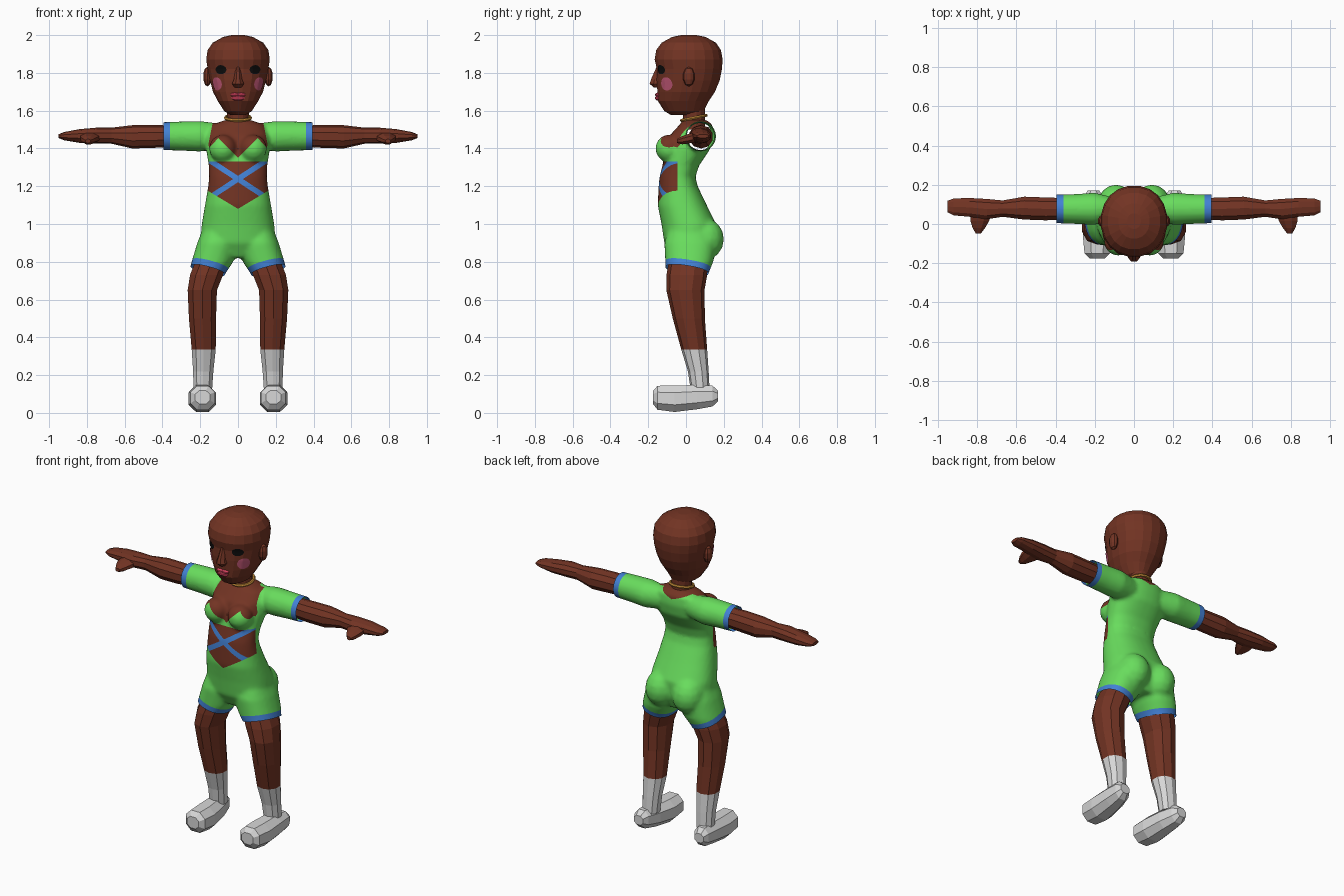
import bpy, bmesh
from math import sin, cos, pi, copysign
from mathutils import Vector, Matrix
from mathutils.bvhtree import BVHTree

cube = bpy.data.objects.get("Cube")
if cube:
    bpy.data.objects.remove(cube, do_unlink=True)


def material(name, r, g, b):
    m = bpy.data.materials.new(name)
    m.use_nodes = True
    m.diffuse_color = (r, g, b, 1)
    node = next(n for n in m.node_tree.nodes if n.type == 'BSDF_PRINCIPLED')
    node.inputs["Base Color"].default_value = (r, g, b, 1)
    node.inputs["Roughness"].default_value = 0.8
    return m


skin = material("brown skin", 0.17, 0.034, 0.017)
green = material("green fabric", 0.14, 0.72, 0.11)
blue = material("blue trim", 0.055, 0.22, 0.66)
white = material("white sock", 0.68, 0.68, 0.68)
black = material("black eye", 0.004, 0.004, 0.004)
pink = material("pink blush", 0.5, 0.09, 0.17)
red = material("red lips", 0.72, 0.06, 0.12)
gold = material("gold necklace", 0.55, 0.26, 0.04)


def loft(bm, axis, rings, sides, power=2.0):
    """Skin rings (t, a0, a1, b0, b1) set across one axis, with closed ends."""
    loops = []
    for t, a0, a1, b0, b1 in rings:
        loop = []
        for i in range(sides):
            ang = 2 * pi * (i + 0.5) / sides
            c, s = cos(ang), sin(ang)
            a = (a0 + a1) / 2 + (a1 - a0) / 2 * copysign(abs(c) ** (2 / power), c)
            b = (b0 + b1) / 2 + (b1 - b0) / 2 * copysign(abs(s) ** (2 / power), s)
            co = {'x': (t, a, b), 'y': (a, t, b), 'z': (a, b, t)}[axis]
            loop.append(bm.verts.new(co))
        loops.append(loop)
    faces = [bm.faces.new(loops[0]), bm.faces.new(loops[-1])]
    for lo, hi in zip(loops, loops[1:]):
        for i in range(sides):
            j = (i + 1) % sides
            faces.append(bm.faces.new((lo[i], lo[j], hi[j], hi[i])))
    bmesh.ops.recalc_face_normals(bm, faces=faces)


def centred(rings):
    return [(z, -w, w, front, back) for z, w, front, back in rings]


def ball(bm, centre, radii, segments=16):
    m = Matrix.Translation(centre) @ Matrix.Diagonal((*radii, 1))
    bmesh.ops.create_uvsphere(bm, u_segments=segments, v_segments=segments // 2,
                              radius=1, matrix=m)


def finish(bm, name, mats, mirror=False, smooth=False, rule=None):
    for f in bm.faces:
        f.smooth = smooth
        if rule:
            f.material_index = rule(*f.calc_center_median())
    mesh = bpy.data.meshes.new(name)
    bm.to_mesh(mesh)
    bm.free()
    for m in mats:
        mesh.materials.append(m)
    ob = bpy.data.objects.new(name, mesh)
    bpy.context.collection.objects.link(ob)
    if mirror:
        ob.modifiers.new("Mirror", 'MIRROR').merge_threshold = 0.001
    return ob


# Bodysuit: rough volumes fused by a remesh
bm = bmesh.new()
loft(bm, 'z', centred([
    (0.82, 0.12, -0.07, 0.12), (0.9, 0.2, -0.115, 0.155), (1.0, 0.192, -0.13, 0.16),
    (1.1, 0.175, -0.15, 0.11), (1.2, 0.158, -0.145, 0.062), (1.25, 0.153, -0.14, 0.05),
    (1.31, 0.155, -0.125, 0.07), (1.4, 0.17, -0.105, 0.13), (1.47, 0.165, -0.085, 0.145),
    (1.525, 0.14, -0.035, 0.14), (1.55, 0.07, -0.015, 0.11)]), 32, 2.3)
loft(bm, 'z', [
    (0.68, 0.095, 0.27, -0.105, 0.105), (0.74, 0.065, 0.262, -0.108, 0.12),
    (0.8, 0.025, 0.246, -0.11, 0.145), (0.9, 0.0, 0.216, -0.115, 0.16),
    (0.99, 0.02, 0.18, -0.09, 0.12)], 24, 2.3)
loft(bm, 'x', [
    (0.08, 0.03, 0.13, 1.4, 1.53), (0.2, -0.005, 0.16, 1.383, 1.545),
    (0.3, 0.0, 0.153, 1.388, 1.543), (0.44, 0.005, 0.15, 1.392, 1.538)], 24)
ball(bm, (0.092, 0.1, 0.92), (0.095, 0.102, 0.11))
ball(bm, (0.08, -0.09, 1.4), (0.073, 0.072, 0.073), 24)
suit = finish(bm, "bodysuit", [skin, green, blue], mirror=False)
remesh = suit.modifiers.new("Remesh", 'REMESH')
remesh.mode = 'VOXEL'
remesh.voxel_size = 0.012
soften = suit.modifiers.new("Smooth", 'SMOOTH')
soften.iterations = 4
bm = bmesh.new()
bm.from_object(suit, bpy.context.evaluated_depsgraph_get())
bpy.data.objects.remove(suit, do_unlink=True)


def cut(a, b, c, d, **clear):
    """Slice the suit along the plane ax + by + cz = d."""
    n = Vector((a, b, c))
    bmesh.ops.bisect_plane(bm, geom=bm.verts[:] + bm.edges[:] + bm.faces[:], dist=1e-4,
                           plane_co=n * d / n.length_squared, plane_no=n, **clear)


# Open hems, then seams between the colours
cut(1, 0, 0, 0, clear_inner=True)
cut(1, 0, 0, 0.395, clear_outer=True)
cut(-0.28, 0.18, 1, 0.711, clear_inner=True)
cut(-0.28, 0.18, 1, 0.746)
cut(1, 0, 0, 0.36)
cut(-1, 0, 1, 1.35)
cut(1.08, 0, 1, 1.568)
cut(1, 0, 0.2, 0.441)
cut(0, 1, -0.9, -1.31)
cut(-0.35, 0, 1, 1.505)
cut(0, 0, 1, 1.33)
cut(0, 1, 0, -0.045)
cut(-0.6, 0, 1, 1.08)
for slope in (-0.654, 0.654):
    for edge in (-0.017, 0.017):
        cut(slope, 0, 1, 1.238 + edge)


def suit_colour(x, y, z):
    SKIN, GREEN, BLUE = range(3)
    if x > 0.36 or z - 0.28 * x + 0.18 * y < 0.746:
        return BLUE
    if z > 1.33:
        cup = z < 1.35 + x and z < 1.568 - 1.08 * x
        chest = x + 0.2 * z < 0.441 and y - 0.9 * z < -1.31
        nape = y > 0.05 and z > 1.505 + 0.35 * x
        return SKIN if nape or (chest and not cup) else GREEN
    if y < -0.045 and z > 1.08 + 0.6 * x:
        strap = abs(abs(z - 1.238) - 0.654 * x) < 0.017
        return BLUE if strap else SKIN
    return GREEN


finish(bm, "bodysuit", [skin, green, blue], True, True, suit_colour)

# Legs with socks
bm = bmesh.new()
loft(bm, 'z', [
    (0.12, 0.135, 0.238, 0.025, 0.125), (0.22, 0.128, 0.24, 0.01, 0.12),
    (0.335, 0.115, 0.248, -0.025, 0.112), (0.5, 0.113, 0.263, -0.07, 0.1),
    (0.65, 0.108, 0.27, -0.104, 0.098), (0.73, 0.075, 0.258, -0.103, 0.112),
    (0.8, 0.05, 0.23, -0.092, 0.115)], 10, 2.2)
finish(bm, "legs", [skin, white], True, rule=lambda x, y, z: int(z < 0.335))

# Feet
bm = bmesh.new()
loft(bm, 'y', [
    (-0.175, 0.145, 0.23, 0.045, 0.12), (-0.15, 0.118, 0.257, 0.012, 0.148),
    (-0.06, 0.112, 0.266, 0.0, 0.15), (0.06, 0.13, 0.262, 0.015, 0.152),
    (0.14, 0.155, 0.255, 0.03, 0.148), (0.17, 0.175, 0.24, 0.06, 0.12)], 8, 2.3)
finish(bm, "feet", [white], True)

# Forearms, hands and thumbs
bm = bmesh.new()
loft(bm, 'x', [
    (0.36, 0.02, 0.135, 1.408, 1.522), (0.45, 0.016, 0.138, 1.403, 1.524),
    (0.56, 0.02, 0.142, 1.4, 1.523), (0.67, 0.035, 0.122, 1.425, 1.51),
    (0.75, 0.022, 0.13, 1.425, 1.51), (0.84, 0.035, 0.135, 1.43, 1.502),
    (0.92, 0.042, 0.132, 1.443, 1.487), (0.95, 0.058, 0.12, 1.455, 1.475)], 10, 2.2)
finish(bm, "forearms", [skin], True)
bm = bmesh.new()
loft(bm, 'y', [
    (-0.048, 0.78, 0.808, 1.428, 1.45), (-0.02, 0.757, 0.826, 1.42, 1.467),
    (0.015, 0.735, 0.838, 1.424, 1.48), (0.06, 0.72, 0.84, 1.435, 1.49)], 8)
finish(bm, "thumbs", [skin], True)

# Neck and necklace
bm = bmesh.new()
loft(bm, 'z', centred([(1.5, 0.064, -0.02, 0.1), (1.56, 0.058, -0.015, 0.1),
                       (1.64, 0.06, -0.02, 0.1)]), 14)
finish(bm, "neck", [skin])
bpy.ops.mesh.primitive_torus_add(location=(0, 0.042, 1.562), rotation=(0.2, 0, 0),
                                 major_radius=0.066, minor_radius=0.009,
                                 major_segments=24, minor_segments=6)
necklace = bpy.context.object
necklace.name = "necklace"
necklace.data.materials.append(gold)

# Head
bm = bmesh.new()
loft(bm, 'z', centred([
    (1.577, 0.04, -0.08, 0.08), (1.597, 0.073, -0.115, 0.095), (1.65, 0.108, -0.15, 0.122),
    (1.7, 0.134, -0.153, 0.155), (1.76, 0.15, -0.157, 0.18), (1.82, 0.162, -0.156, 0.192),
    (1.87, 0.17, -0.168, 0.196), (1.92, 0.163, -0.16, 0.187), (1.96, 0.135, -0.13, 0.16),
    (1.99, 0.08, -0.075, 0.105), (2.0, 0.035, -0.025, 0.055)]), 20, 2.15)
head_tree = BVHTree.FromBMesh(bm)
finish(bm, "head", [skin])

# Nose, ears and lips
bm = bmesh.new()
loft(bm, 'z', centred([(1.722, 0.02, -0.172, -0.12), (1.742, 0.034, -0.195, -0.12),
                       (1.765, 0.024, -0.188, -0.12), (1.835, 0.012, -0.156, -0.12)]), 8)
finish(bm, "nose", [skin])
bm = bmesh.new()
ball(bm, (0.162, 0.015, 1.78), (0.024, 0.032, 0.052), 10)
finish(bm, "ears", [skin], True)
bm = bmesh.new()
ball(bm, (0.017, -0.148, 1.684), (0.025, 0.016, 0.012), 10)
ball(bm, (0.008, -0.147, 1.667), (0.028, 0.017, 0.014), 10)
finish(bm, "lips", [red], True)


def face_patch(name, mat, centre, outward, width, height):
    """Thin oval plate laid on the head and mirrored."""
    out = Vector(outward).normalized()
    up = Vector((0, 0, 1))
    side = up.cross(out)
    patch = bmesh.new()
    bmesh.ops.create_grid(patch, x_segments=10, y_segments=10, size=1)
    for v in patch.verts:
        u, w = v.co.x, v.co.y
        disc = side * width * u * (1 - w * w / 2) ** 0.5 + up * height * w * (1 - u * u / 2) ** 0.5
        hit = head_tree.ray_cast(Vector(centre) + disc + out, -out)[0]
        v.co = hit + out * 0.004
    bmesh.ops.recalc_face_normals(patch, faces=patch.faces[:])
    finish(patch, name, [mat], True)


face_patch("eyes", black, (0.09, -0.13, 1.817), (0.25, -1, 0), 0.032, 0.024)
face_patch("blush", pink, (0.113, -0.105, 1.742), (0.75, -0.7, 0), 0.038, 0.035)
